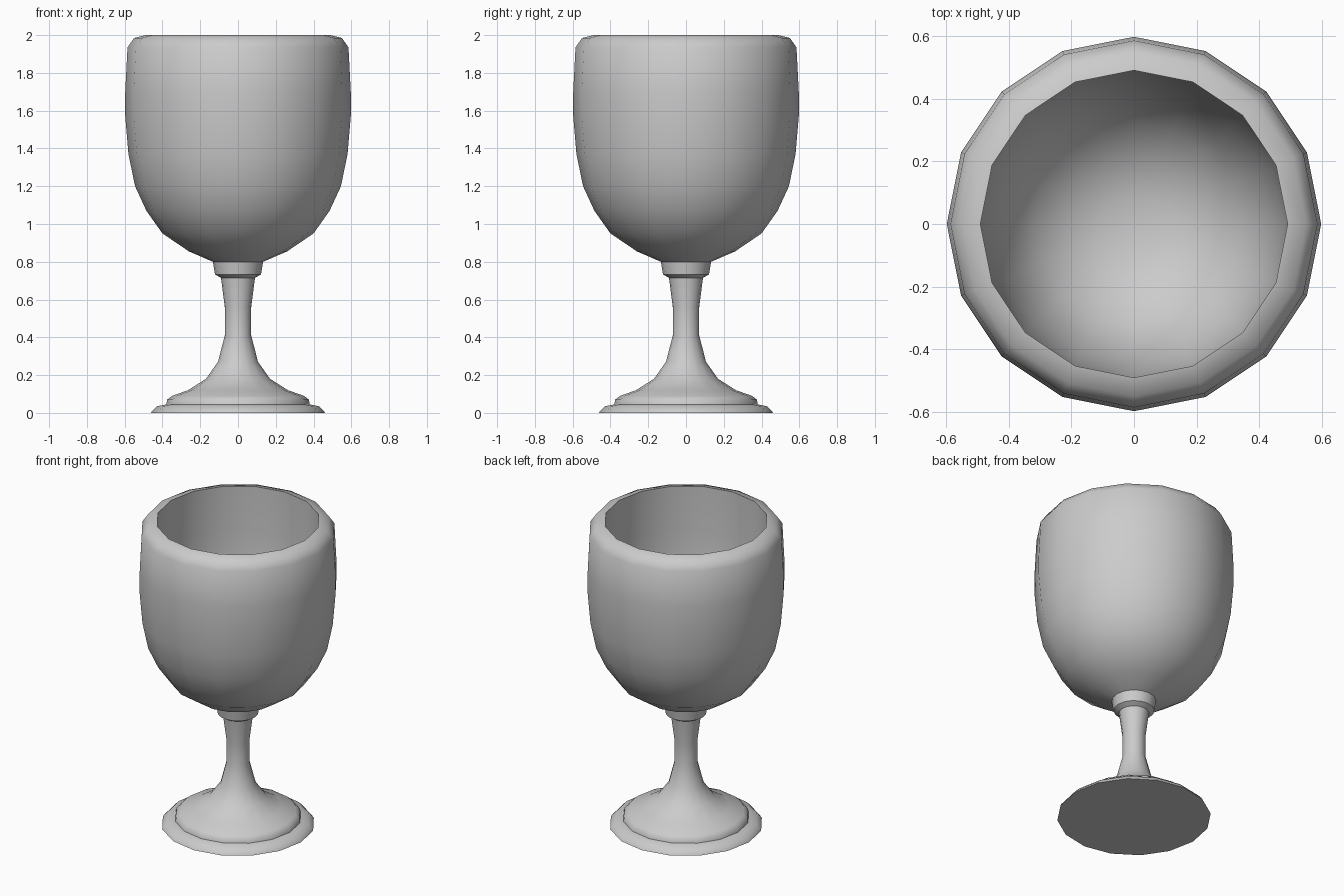
import bpy, bmesh, math

if "Cube" in bpy.data.objects:
    bpy.data.objects.remove(bpy.data.objects["Cube"])

SIDES = 16


def lathe(name, profile, angle=50):
    """Revolve (radius, height) points around z; radius 0 becomes a pole."""
    bm = bmesh.new()
    rings = []
    for r, z in profile:
        if r == 0:
            rings.append([bm.verts.new((0, 0, z))] * SIDES)
        else:
            rings.append([bm.verts.new((r * math.cos(2 * math.pi * i / SIDES),
                                        r * math.sin(2 * math.pi * i / SIDES), z))
                          for i in range(SIDES)])
    for a, b in zip(rings, rings[1:]):
        for i in range(SIDES):
            j = (i + 1) % SIDES
            bm.faces.new(dict.fromkeys((a[i], a[j], b[j], b[i])))
    bmesh.ops.recalc_face_normals(bm, faces=bm.faces)
    mesh = bpy.data.meshes.new(name)
    bm.to_mesh(mesh)
    bm.free()
    obj = bpy.data.objects.new(name, mesh)
    bpy.context.collection.objects.link(obj)
    bpy.ops.object.select_all(action='DESELECT')
    obj.select_set(True)
    bpy.context.view_layer.objects.active = obj
    bpy.ops.object.shade_smooth_by_angle(angle=math.radians(angle))
    return obj


# One continuous goblet: flat underside, foot, stem, collar, bowl, rim, hollow
foot = [(0, 0), (0.46, 0), (0.455, 0.01), (0.43, 0.035), (0.38, 0.045),
        (0.375, 0.07), (0.35, 0.09), (0.265, 0.12), (0.17, 0.18)]
stem = [(0.106, 0.27), (0.07, 0.41), (0.07, 0.56), (0.09, 0.715),
        (0.122, 0.733), (0.133, 0.80)]
bowl = [(0.26, 0.855), (0.40, 0.95), (0.485, 1.07), (0.545, 1.20),
        (0.58, 1.37), (0.597, 1.57), (0.597, 1.70), (0.585, 1.935)]
rim = [(0.55, 1.985), (0.49, 2.0)]
hollow = [(0.495, 1.70), (0.49, 1.57), (0.475, 1.39), (0.44, 1.24),
          (0.39, 1.12), (0.32, 1.02), (0.21, 0.94), (0.10, 0.905), (0, 0.90)]

lathe("goblet", foot + stem + bowl + rim + hollow)
